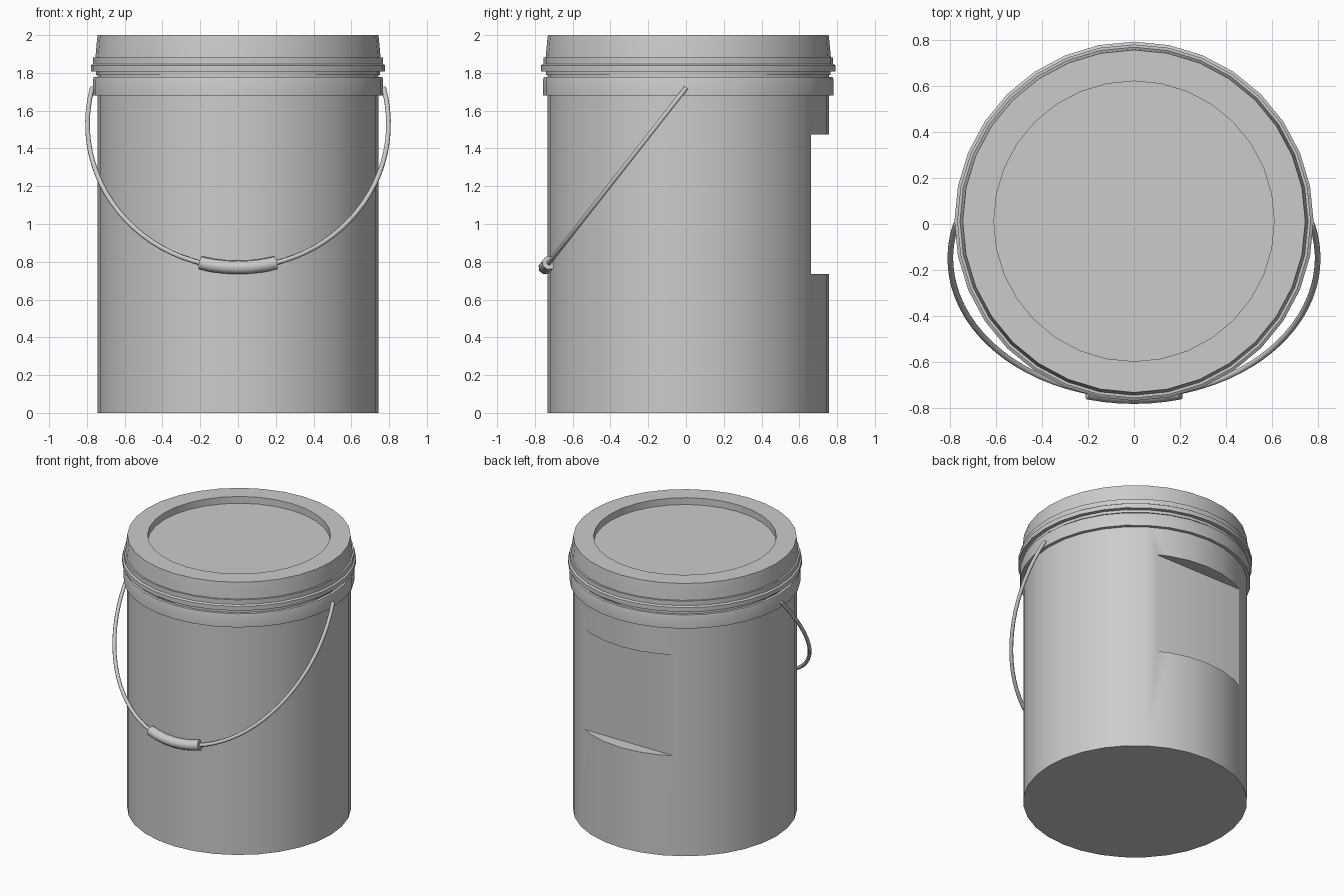
import bpy
import bmesh
from math import cos, sin, pi, radians, asin
from mathutils import Vector

if "Cube" in bpy.data.objects:
    bpy.data.objects.remove(bpy.data.objects["Cube"])

CENTRE_Y = 0.012
SEGMENTS = 32


def finish(name, bm, angle=30):
    bmesh.ops.recalc_face_normals(bm, faces=bm.faces)
    mesh = bpy.data.meshes.new(name)
    bm.to_mesh(mesh)
    bm.free()
    obj = bpy.data.objects.new(name, mesh)
    bpy.context.collection.objects.link(obj)
    smooth(obj, angle)
    return obj


def smooth(obj, angle=30):
    bpy.ops.object.select_all(action='DESELECT')
    obj.select_set(True)
    bpy.context.view_layer.objects.active = obj
    bpy.ops.object.shade_smooth_by_angle(angle=radians(angle))


def skin(name, rings, angle=30):
    """Join rings of points into a capped solid."""
    bm = bmesh.new()
    loops = [[bm.verts.new(p) for p in ring] for ring in rings]
    n = len(loops[0])
    for a, b in zip(loops, loops[1:]):
        for i in range(n):
            j = (i + 1) % n
            bm.faces.new((a[i], a[j], b[j], b[i]))
    bm.faces.new(loops[0])
    bm.faces.new(loops[-1])
    return finish(name, bm, angle)


def lathe(name, profile, angle=30):
    rings = [[(r * cos(2 * pi * i / SEGMENTS),
               CENTRE_Y + r * sin(2 * pi * i / SEGMENTS), z)
              for i in range(SEGMENTS)] for r, z in profile]
    return skin(name, rings, angle)


def handle_point(t):
    """Point on the tilted elliptical handle, t = angle from +x."""
    drop = 0.76 * sin(t)
    return Vector((0.797 * cos(t), -0.149 + drop * 0.784, 1.53 + drop))


def handle_tube(name, t0, t1, steps, radius, sides):
    normal = Vector((0, -1, 0.784)).normalized()
    rings = []
    for k in range(steps + 1):
        t = t0 + (t1 - t0) * k / steps
        tangent = (handle_point(t + 0.01) - handle_point(t - 0.01)).normalized()
        side = tangent.cross(normal)
        rings.append([handle_point(t) + radius * (
            normal * cos(2 * pi * (i + 0.5) / sides)
            + side * sin(2 * pi * (i + 0.5) / sides)) for i in range(sides)])
    return skin(name, rings, 50)


# Pail body with the flat notch cut in the back
body = lathe("pail_body", [(0.745, 0), (0.745, 1.79)])
bm = bmesh.new()
bmesh.ops.create_cube(bm, size=1)
bmesh.ops.scale(bm, vec=(1.2, 0.4, 0.74), verts=bm.verts)
bmesh.ops.translate(bm, vec=(0, 0.862, 1.105), verts=bm.verts)
cutter = finish("notch_cutter", bm)
cutter.hide_render = True
cut = body.modifiers.new("notch", 'BOOLEAN')
cut.operation = 'DIFFERENCE'
cut.solver = 'EXACT'
cut.object = cutter
bpy.context.view_layer.objects.active = body
bpy.ops.object.modifier_apply(modifier=cut.name)
bpy.data.objects.remove(cutter)
smooth(body)

# Collar below the lid
lathe("pail_collar", [(0.74, 1.68), (0.768, 1.68), (0.768, 1.765),
                      (0.764, 1.778), (0.74, 1.778)])

# Lid with flared lip and recessed top
lathe("lid", [(0.742, 1.788), (0.752, 1.788), (0.752, 1.808), (0.779, 1.808),
              (0.779, 1.84), (0.767, 1.848), (0.767, 1.882), (0.755, 1.882),
              (0.747, 1.97), (0.743, 2.0), (0.608, 2.0), (0.608, 1.95)])

# Wire handle hanging at the front, and its grip
end = asin(0.25)
handle_tube("wire_handle", end, -pi - end, 48, 0.013, 8)
spread = asin(0.2 / 0.797)
handle_tube("handle_grip", -pi / 2 - spread, -pi / 2 + spread, 6, 0.037, 8)
